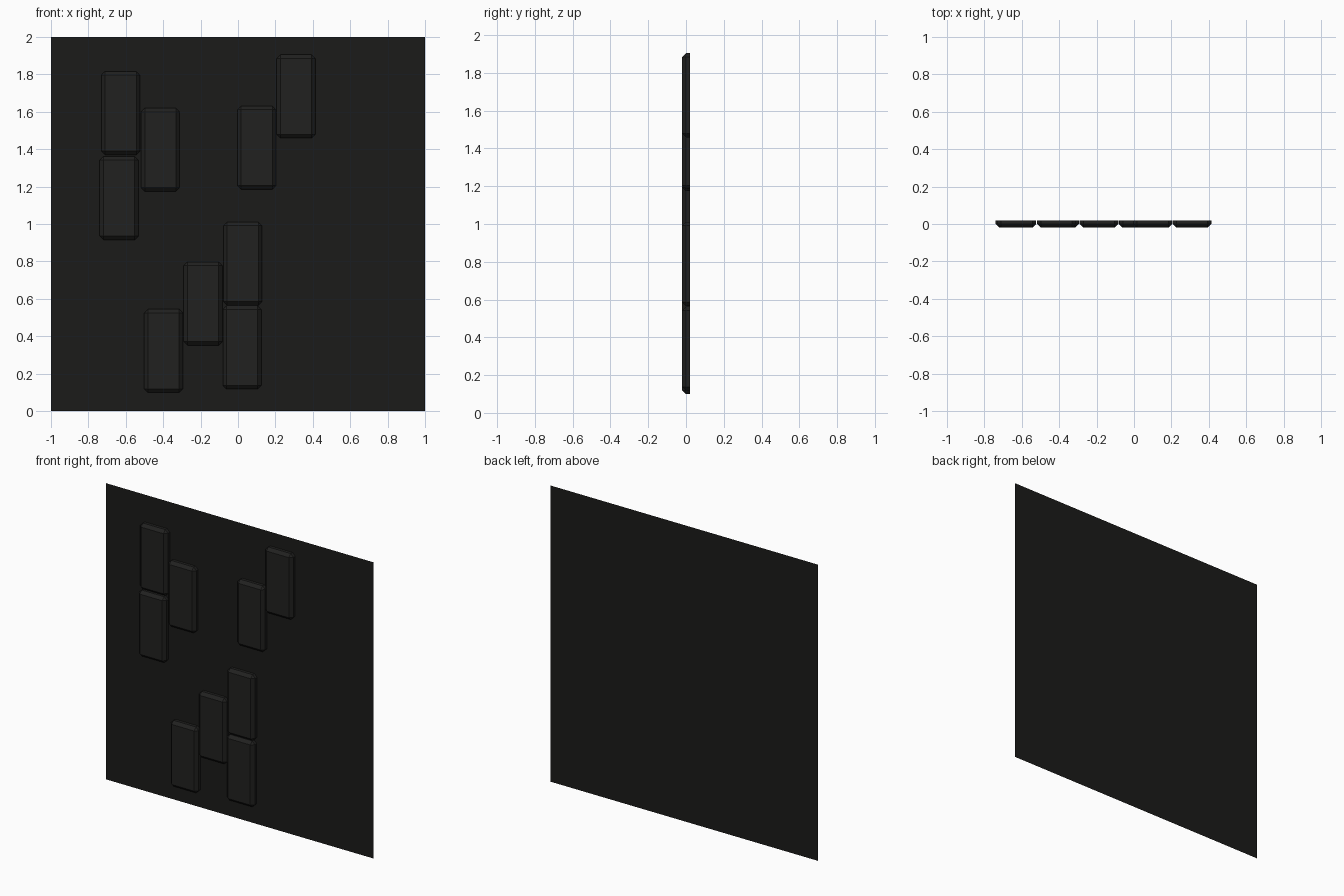
import bpy, bmesh

if "Cube" in bpy.data.objects:
    bpy.data.objects.remove(bpy.data.objects["Cube"])

W, H, DEPTH = 0.207, 0.446, 0.04   # tile size
BACK = 0.02                        # y of the backing panel


def material(name, rgb):
    m = bpy.data.materials.new(name)
    m.diffuse_color = (*rgb, 1)
    m.use_nodes = True
    m.node_tree.nodes["Principled BSDF"].inputs["Base Color"].default_value = m.diffuse_color
    return m


def add_object(name, bm, mat, loc):
    me = bpy.data.meshes.new(name)
    bm.to_mesh(me)
    bm.free()
    me.materials.append(mat)
    ob = bpy.data.objects.new(name, me)
    ob.location = loc
    bpy.context.collection.objects.link(ob)
    return ob


panel_mat = material("panel_black", (0.011, 0.011, 0.010))
tile_mat = material("tile_charcoal", (0.015, 0.015, 0.014))

# Thin square backing panel facing the front
bm = bmesh.new()
corners = [(-1, 0, -1), (1, 0, -1), (1, 0, 1), (-1, 0, 1)]
bm.faces.new([bm.verts.new(c) for c in corners])
add_object("backing_panel", bm, panel_mat, (0, BACK, 1))


# Chamfered tile, open where it meets the panel
def tile(name, x, z):
    bm = bmesh.new()
    bmesh.ops.create_cube(bm, size=1)
    bmesh.ops.scale(bm, vec=(W, DEPTH, H), verts=bm.verts)
    back = [f for f in bm.faces if f.normal.y > 0.9]
    bmesh.ops.delete(bm, geom=back, context='FACES')
    ob = add_object(name, bm, tile_mat, (x, BACK - DEPTH / 2, z))
    bev = ob.modifiers.new("chamfer", 'BEVEL')
    bev.width = 0.02
    bev.segments = 1


# Tile centres (x, z)
centres = [(-0.627, 1.593), (-0.415, 1.397), (-0.636, 1.138),
           (0.100, 1.408), (0.310, 1.682), (0.025, 0.788),
           (0.022, 0.340), (-0.187, 0.574), (-0.398, 0.322)]
for i, (x, z) in enumerate(centres):
    tile(f"raised_tile_{i + 1}", x, z)
